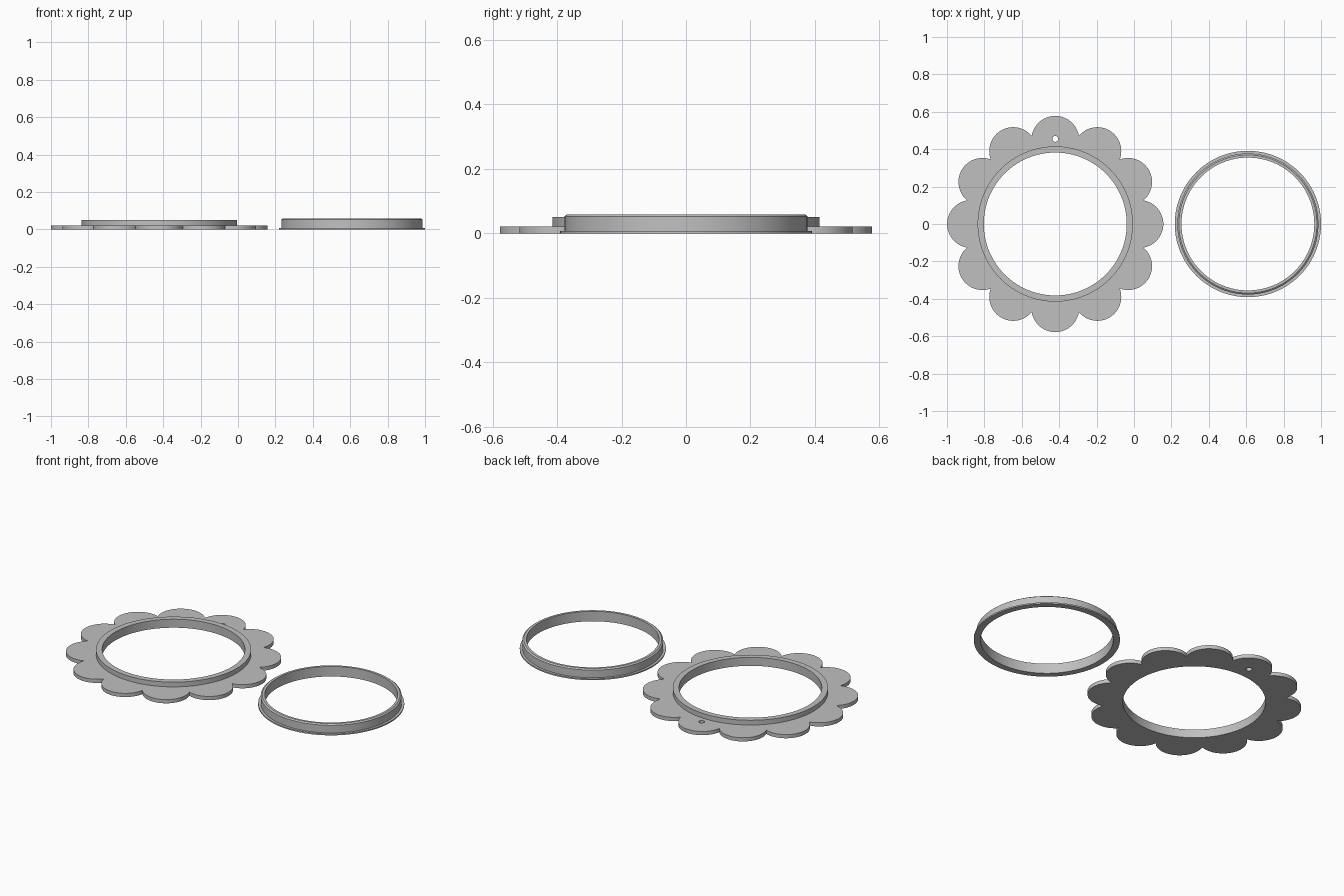
import bpy, bmesh
from math import sin, cos, pi, radians, acos, hypot

cube = bpy.data.objects.get("Cube")
if cube:
    bpy.data.objects.remove(cube, do_unlink=True)

grey = bpy.data.materials.new("plain_grey")
grey.use_nodes = True
colour = (0.53, 0.53, 0.53, 1)
grey.diffuse_color = colour
grey.node_tree.nodes["Principled BSDF"].inputs["Base Color"].default_value = colour

SEGMENTS = 128


def finish(name, bm, location):
    """Turn a bmesh into a smooth-shaded object with crisp edges."""
    bmesh.ops.recalc_face_normals(bm, faces=bm.faces)
    mesh = bpy.data.meshes.new(name)
    bm.to_mesh(mesh)
    bm.free()
    mesh.materials.append(grey)
    obj = bpy.data.objects.new(name, mesh)
    obj.location = location
    bpy.context.collection.objects.link(obj)
    bpy.ops.object.select_all(action='DESELECT')
    obj.select_set(True)
    bpy.context.view_layer.objects.active = obj
    bpy.ops.object.shade_smooth_by_angle(angle=radians(25))
    return obj


def lathe(name, profile, location):
    """Sweep a closed (radius, height) profile around z."""
    bm = bmesh.new()
    rings = []
    for i in range(SEGMENTS):
        a = 2 * pi * i / SEGMENTS
        rings.append([bm.verts.new((r * cos(a), r * sin(a), z)) for r, z in profile])
    n = len(profile)
    for i, ring in enumerate(rings):
        nxt = rings[(i + 1) % SEGMENTS]
        for j in range(n):
            k = (j + 1) % n
            bm.faces.new((ring[j], nxt[j], nxt[k], ring[k]))
    return finish(name, bm, location)


def circle(radius, count, cy=0):
    return [(radius * cos(2 * pi * i / count), cy + radius * sin(2 * pi * i / count))
            for i in range(count)]


def scallops(petals, centre_radius, petal_radius, steps):
    """Outline of overlapping petal circles, arc by arc from notch to notch."""
    half = pi / petals
    side = centre_radius * sin(half)
    notch = centre_radius * cos(half) + (petal_radius ** 2 - side ** 2) ** 0.5
    reach = acos((notch * cos(half) - centre_radius) / petal_radius)
    points = []
    for p in range(petals):
        a = 2 * half * p
        for s in range(steps):
            b = a - reach + 2 * reach * s / steps
            points.append((centre_radius * cos(a) + petal_radius * cos(b),
                           centre_radius * sin(a) + petal_radius * sin(b)))
    return points


def plate(name, outlines, thickness, location):
    """Fill an outline with holes and give it thickness."""
    bm = bmesh.new()
    edges = []
    for outline in outlines:
        verts = [bm.verts.new((x, y, 0)) for x, y in outline]
        edges += [bm.edges.new((v, verts[i - 1])) for i, v in enumerate(verts)]
    bmesh.ops.triangle_fill(bm, edges=edges, use_beauty=True, normal=(0, 0, 1))
    top = bmesh.ops.extrude_face_region(bm, geom=bm.faces[:])["geom"]
    bmesh.ops.translate(bm, vec=(0, 0, thickness),
                        verts=[v for v in top if isinstance(v, bmesh.types.BMVert)])
    return finish(name, bm, location)


FLOWER = (-0.421, 0, 0)
BEZEL = (0.609, 0, 0)
THICK = 0.022
INNER = 0.382

# Scalloped plate with a large opening and a small hanging hole
plate("petal_plate",
      [scallops(12, 0.45, 0.128, 24), circle(INNER, SEGMENTS), circle(0.016, 24, 0.455)],
      THICK, FLOWER)

# Raised rim around the opening
lathe("raised_rim", [(INNER, THICK), (0.415, THICK), (0.415, 0.05), (INNER, 0.05)], FLOWER)

# Separate insert ring with a thin foot flange and chamfered top
lathe("insert_ring",
      [(0.355, 0), (0.391, 0), (0.391, 0.008), (0.377, 0.008),
       (0.377, 0.053), (0.369, 0.059), (0.355, 0.059)], BEZEL)
